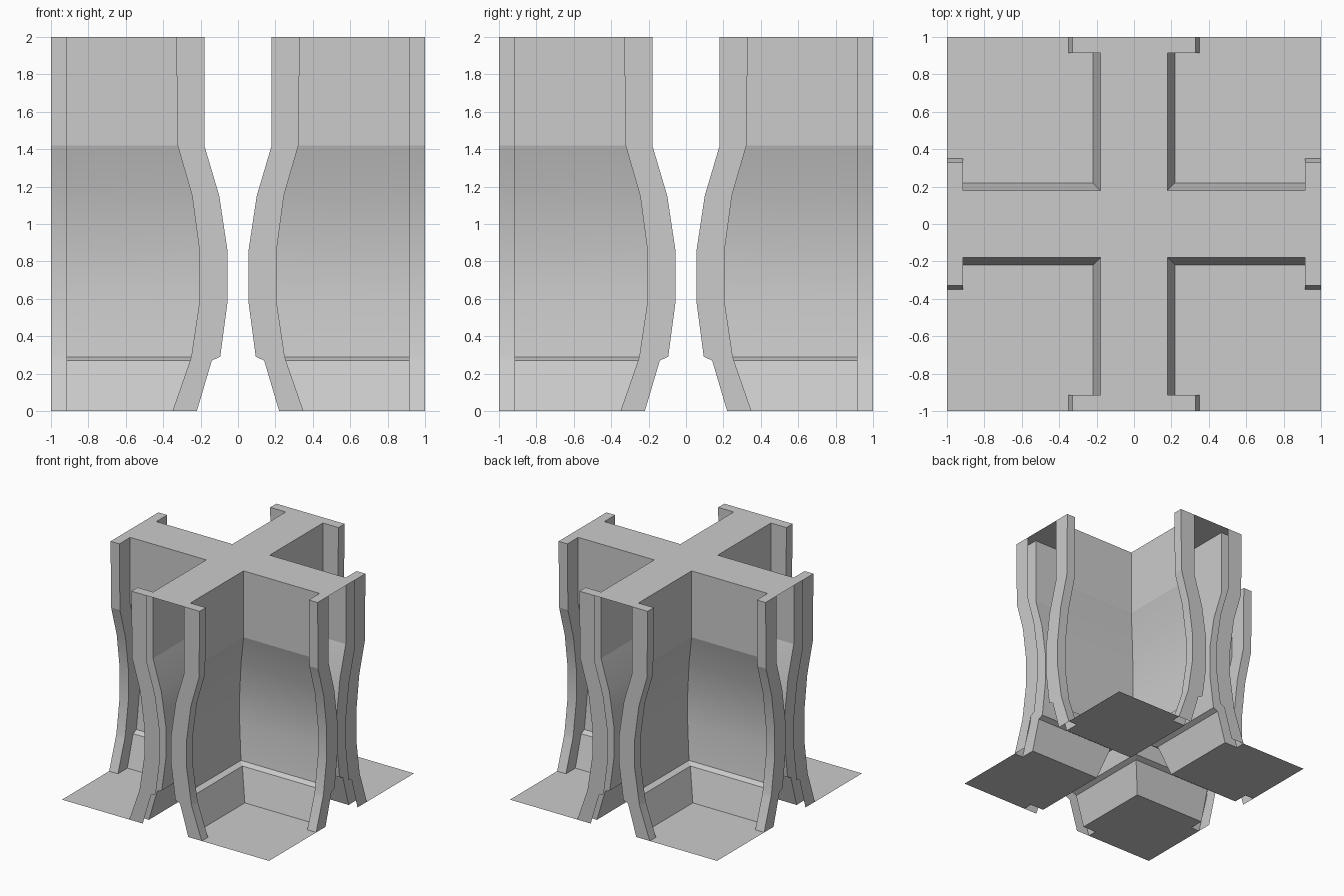
import bpy, math
from mathutils import Matrix

if "Cube" in bpy.data.objects:
    bpy.data.objects.remove(bpy.data.objects["Cube"])

# height, wall offset from corridor axis, end rib offset
LEVELS = [
    (0.00, 0.22, 0.35), (0.27, 0.14, 0.256), (0.29, 0.095, 0.25),
    (0.59, 0.055, 0.205), (0.85, 0.055, 0.205), (1.15, 0.10, 0.245),
    (1.42, 0.18, 0.323), (2.00, 0.18, 0.33),
]
RIB = 0.915  # inner face of the end ribs


def outline(d, o):
    """Plan of one corner: rib, wall, corner, wall, rib."""
    return [(1, o), (RIB, o), (RIB, d), (d, d), (d, RIB), (o, RIB), (o, 1)]


def make(name, verts, faces, smooth=False):
    mesh = bpy.data.meshes.new(name)
    mesh.from_pydata(verts, [], faces)
    mesh.update()
    obj = bpy.data.objects.new(name, mesh)
    bpy.context.collection.objects.link(obj)
    if smooth:
        bpy.ops.object.select_all(action='DESELECT')
        obj.select_set(True)
        bpy.context.view_layer.objects.active = obj
        bpy.ops.object.shade_smooth_by_angle(angle=math.radians(12))
    return obj


roof = []
for q in range(4):
    turn = Matrix.Rotation(q * math.pi / 2, 3, 'Z')

    # bowed corner wall with ribs on both open ends
    verts = []
    for z, d, o in LEVELS:
        ring = [(1, d)] + outline(d, o) + [(d, 1)]
        verts += [turn @ Matrix.Identity(3) @ v for v in
                  (Matrix.Translation((x, y, z)).to_translation() for x, y in ring)]
    n = len(verts) // len(LEVELS)
    faces = [(k * n + i, k * n + i + 1, (k + 1) * n + i + 1, (k + 1) * n + i)
             for k in range(len(LEVELS) - 1) for i in range(n - 1)]
    make(f"corner_wall_{q + 1}", verts, faces, smooth=True)

    # floor slab outside the wall
    _, d, o = LEVELS[0]
    plan = [(1, 1)] + outline(d, o)[::-1]
    verts = [turn @ Matrix.Translation((x, y, 0)).to_translation() for x, y in plan]
    make(f"corner_floor_{q + 1}", verts, [range(len(verts))])

    # gather the cross-shaped roof outline
    z, d, o = LEVELS[-1]
    roof += [turn @ Matrix.Translation((x, y, z)).to_translation()
             for x, y in outline(d, o)]

# flat roof closing the crossing corridors
make("cross_roof", roof, [range(len(roof))])
